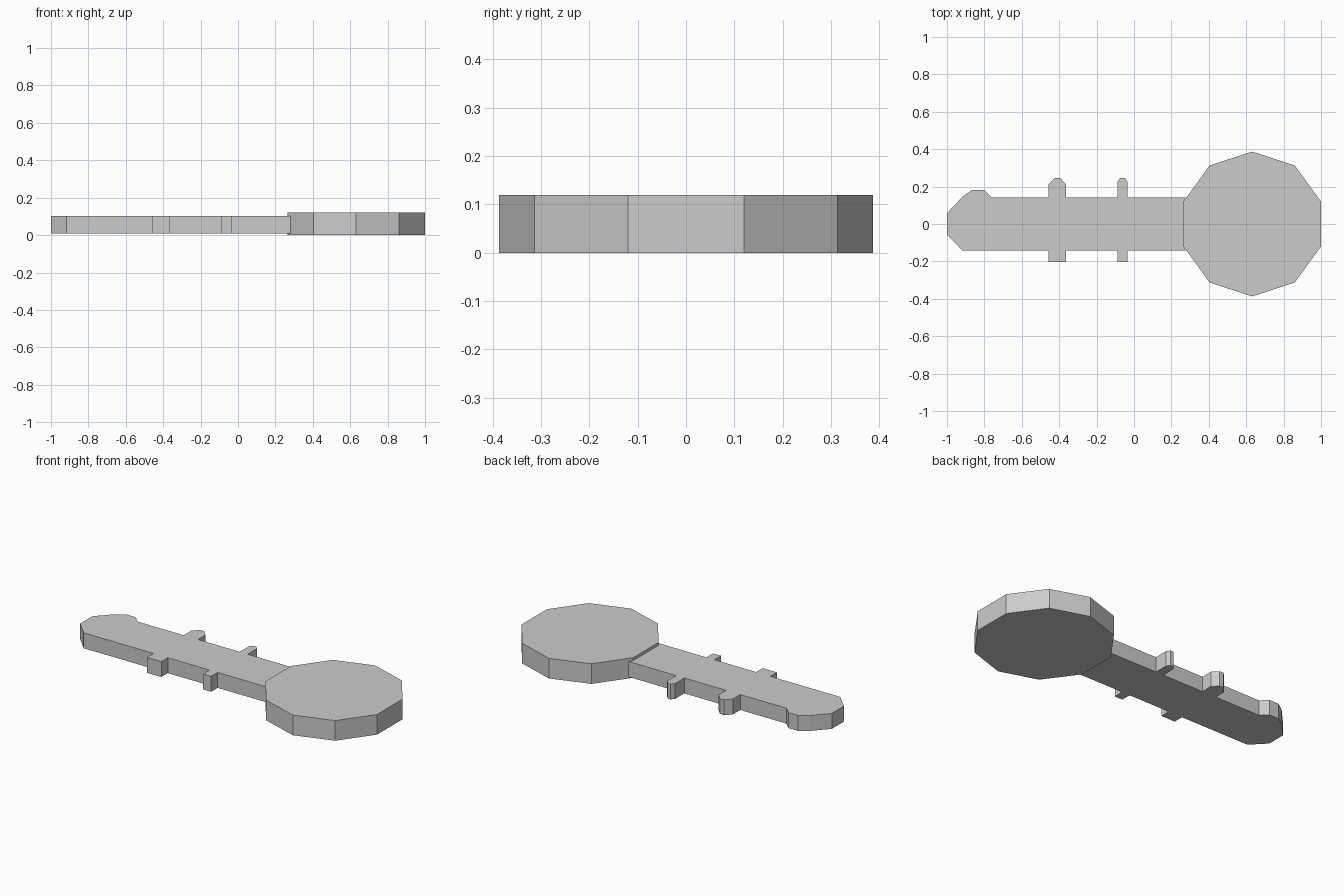
import bpy, bmesh, math

if "Cube" in bpy.data.objects:
    bpy.data.objects.remove(bpy.data.objects["Cube"])


def prism(name, outline, z0, z1):
    """Extrude a counter-clockwise XY outline from z0 to z1."""
    bm = bmesh.new()
    face = bm.faces.new([bm.verts.new((x, y, z0)) for x, y in outline])
    top = bmesh.ops.extrude_face_region(bm, geom=[face])["geom"]
    verts = [v for v in top if isinstance(v, bmesh.types.BMVert)]
    bmesh.ops.translate(bm, verts=verts, vec=(0, 0, z1 - z0))
    bmesh.ops.recalc_face_normals(bm, faces=bm.faces)
    mesh = bpy.data.meshes.new(name)
    bm.to_mesh(mesh)
    bm.free()
    obj = bpy.data.objects.new(name, mesh)
    bpy.context.collection.objects.link(obj)
    return obj


# Ten-sided head, a corner pointing along +y
R, CX = 0.387, 0.632
head = [(CX + R * math.cos(math.radians(90 + 36 * i)),
         R * math.sin(math.radians(90 + 36 * i))) for i in range(10)]
prism("head", head, 0.0, 0.12)

# Handle with two cross tabs: (left, right, shoulder y, tip half width)
W = 0.142
tabs = [(-0.457, -0.363, 0.212, 0.014), (-0.088, -0.035, 0.227, 0.011)]

# Lower edge, left to right
handle = [(-1.0, -0.057), (-0.917, -W)]
for x0, x1, _, _ in tabs:
    handle += [(x0, -W), (x0, -0.203), (x1, -0.203), (x1, -W)]
handle += [(0.36, -W), (0.36, W)]

# Upper edge, right to left, tabs with chamfered tips
for x0, x1, shoulder, tip in reversed(tabs):
    mid = (x0 + x1) / 2
    handle += [(x1, W), (x1, shoulder), (mid + tip, 0.247),
               (mid - tip, 0.247), (x0, shoulder), (x0, W)]

# Bump at the end of the handle
handle += [(-0.76, W), (-0.802, 0.182), (-0.866, 0.182),
           (-0.917, 0.146), (-1.0, 0.057)]
prism("handle", handle, 0.01, 0.102)
